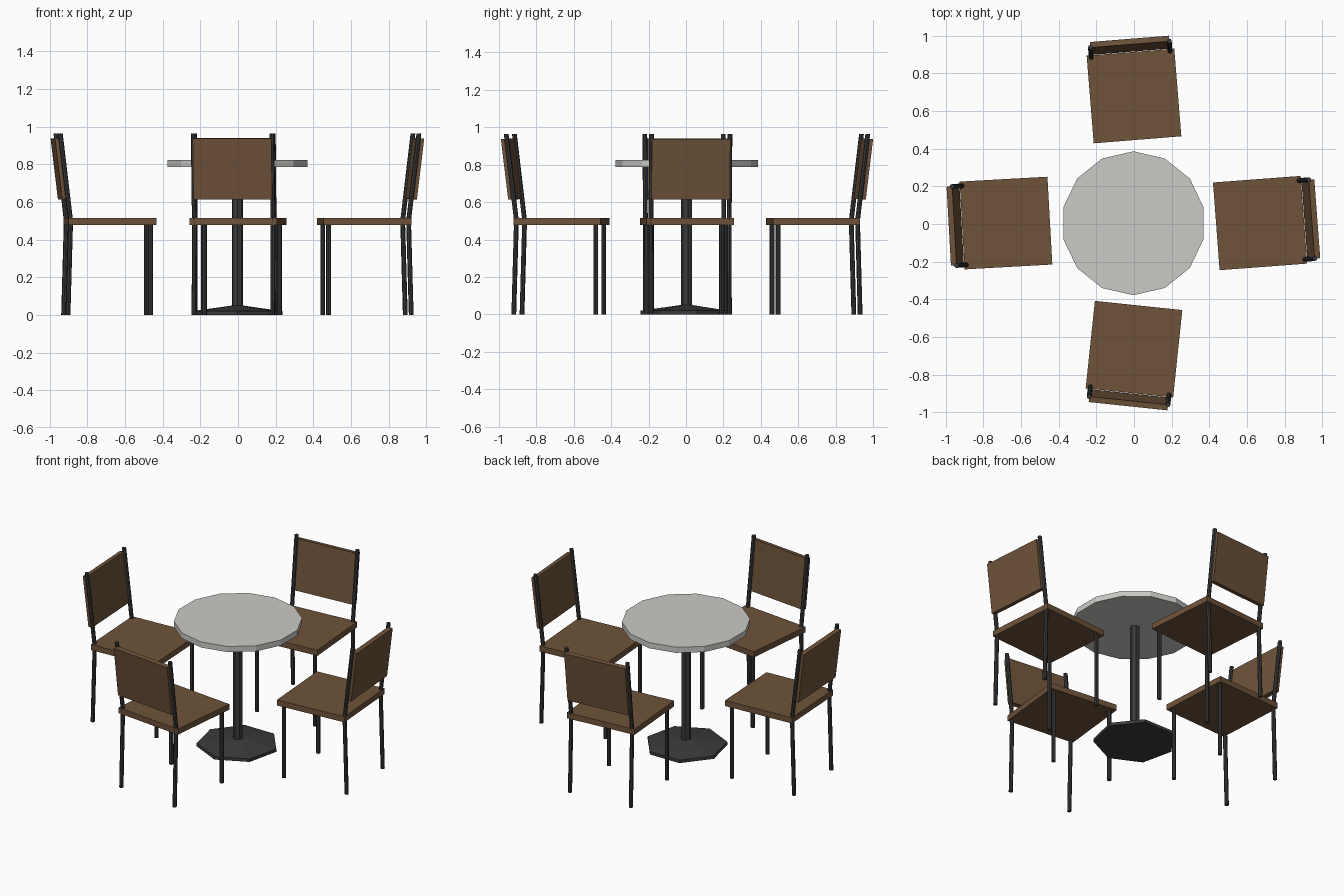
import bpy, bmesh
from math import radians, cos, sin, pi
from mathutils import Matrix

cube = bpy.data.objects.get("Cube")
if cube:
    bpy.data.objects.remove(cube, do_unlink=True)


def material(name, rgb):
    m = bpy.data.materials.new(name)
    m.use_nodes = True
    color = (*rgb, 1)
    m.diffuse_color = color
    m.node_tree.nodes["Principled BSDF"].inputs["Base Color"].default_value = color
    return m


wood = material("brown wood", (0.156, 0.086, 0.042))
metal = material("black metal", (0.043, 0.043, 0.043))
stone = material("pale grey top", (0.60, 0.59, 0.565))


def mesh_from(bm, name, mat):
    bmesh.ops.recalc_face_normals(bm, faces=bm.faces)
    mesh = bpy.data.meshes.new(name)
    bm.to_mesh(mesh)
    bm.free()
    mesh.materials.append(mat)
    return mesh


def place(name, mesh, matrix=Matrix()):
    obj = bpy.data.objects.new(name, mesh)
    bpy.context.collection.objects.link(obj)
    obj.matrix_world = matrix


def tube(name, mat, sections, sides):
    """Skin horizontal rings given as (x, y, z, radius), with a vertex toward -y."""
    bm = bmesh.new()
    rings = []
    for x, y, z, r in sections:
        angles = [2 * pi * i / sides - pi / 2 for i in range(sides)]
        rings.append([bm.verts.new((x + r * cos(a), y + r * sin(a), z)) for a in angles])
    for low, high in zip(rings, rings[1:]):
        for i in range(sides):
            j = (i + 1) % sides
            bm.faces.new((low[i], low[j], high[j], high[i]))
    bm.faces.new(rings[0])
    bm.faces.new(rings[-1])
    return mesh_from(bm, name, mat)


def box(name, mat, size, center, tilt=0):
    bm = bmesh.new()
    transform = (Matrix.Translation(center) @ Matrix.Rotation(radians(tilt), 4, "X")
                 @ Matrix.Diagonal((*size, 1)))
    bmesh.ops.create_cube(bm, size=1, matrix=transform)
    return mesh_from(bm, name, mat)


# Table: round top, pole and low conical foot
middle = Matrix.Translation((-0.003, 0.004, 0))
place("table_top", tube("table_top", stone, [(0, 0, 0.787, 0.382), (0, 0, 0.824, 0.382)], 14), middle)
place("table_pole", tube("table_pole", metal, [(0, 0, 0.04, 0.03), (0, 0, 0.79, 0.03)], 7), middle)
foot = [(0, 0, 0, 0.246), (0, 0, 0.02, 0.246), (0, 0, 0.05, 0.03)]
place("table_foot", tube("table_foot", metal, foot, 7), middle)

# Chair parts, shared by all chairs; the chair faces -y
LEG = 0.0128
parts = {
    "seat": box("seat", wood, (0.467, 0.467, 0.037), (0, 0, 0.497)),
    "backrest": box("backrest", wood, (0.42, 0.03, 0.325), (0, 0.27, 0.777), -6.9),
}
for side, s in (("left", 1), ("right", -1)):
    front = [(s * 0.2, -0.205, z, LEG) for z in (0, 0.48)]
    back = [(s * 0.21, y, z, LEG) for y, z in ((0.235, 0), (0.221, 0.5), (0.276, 0.965))]
    parts["front_leg_" + side] = tube("front_leg", metal, front, 8)
    parts["back_post_" + side] = tube("back_post", metal, back, 8)

# Four chairs around the table, each turned slightly off square
chairs = {
    "back": (0, 0.68, 4.6),
    "right": (-0.68, 0.005, 93.2),
    "front": (0, -0.665, 174),
    "left": (0.67, 0.005, -85.7),
}
for where, (x, y, turn) in chairs.items():
    matrix = Matrix.Translation((x, y, 0)) @ Matrix.Rotation(radians(turn), 4, "Z")
    for part, mesh in parts.items():
        place(where + "_chair_" + part, mesh, matrix)
